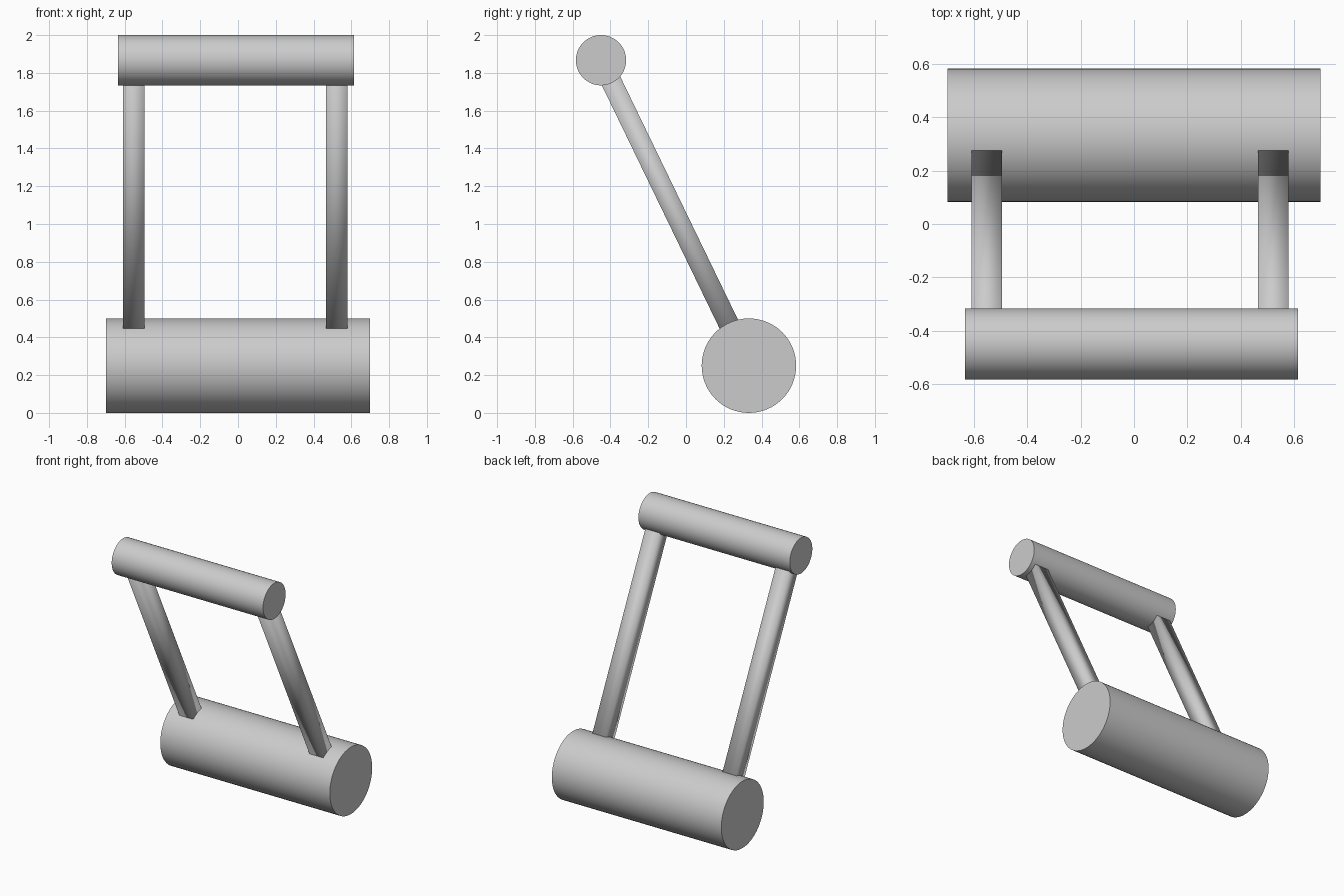
import bpy, math
from mathutils import Vector

if "Cube" in bpy.data.objects:
    bpy.data.objects.remove(bpy.data.objects["Cube"])

LOW = Vector((0, 0.333, 0.25))     # lower roller axis
HIGH = Vector((-0.01, -0.45, 1.867))  # upper bar axis


def roller(name, centre, radius, length):
    bpy.ops.mesh.primitive_cylinder_add(vertices=64, radius=radius, depth=length,
                                        location=centre, rotation=(0, math.pi / 2, 0))
    bpy.context.object.name = name
    bpy.ops.object.shade_smooth_by_angle(angle=math.radians(30))


def strut(name, x):
    # Square rod running between the two roller axes
    a, b = Vector((x, LOW.y, LOW.z)), Vector((x, HIGH.y, HIGH.z))
    d = b - a
    bpy.ops.mesh.primitive_cube_add(size=1, location=(a + b) / 2,
                                    rotation=(math.atan2(-d.y, d.z), 0, 0))
    o = bpy.context.object
    o.name = name
    o.scale = (0.114, 0.108, d.length)
    bpy.ops.object.transform_apply(location=False, rotation=False, scale=True)
    bpy.ops.object.shade_smooth()


# Large lower roller and slim upper bar
roller("lower_roller", LOW, 0.25, 1.4)
roller("upper_bar", HIGH, 0.133, 1.25)

# Two slanted struts
for side, x in (("left", -0.552), ("right", 0.523)):
    strut(side + "_strut", x)
